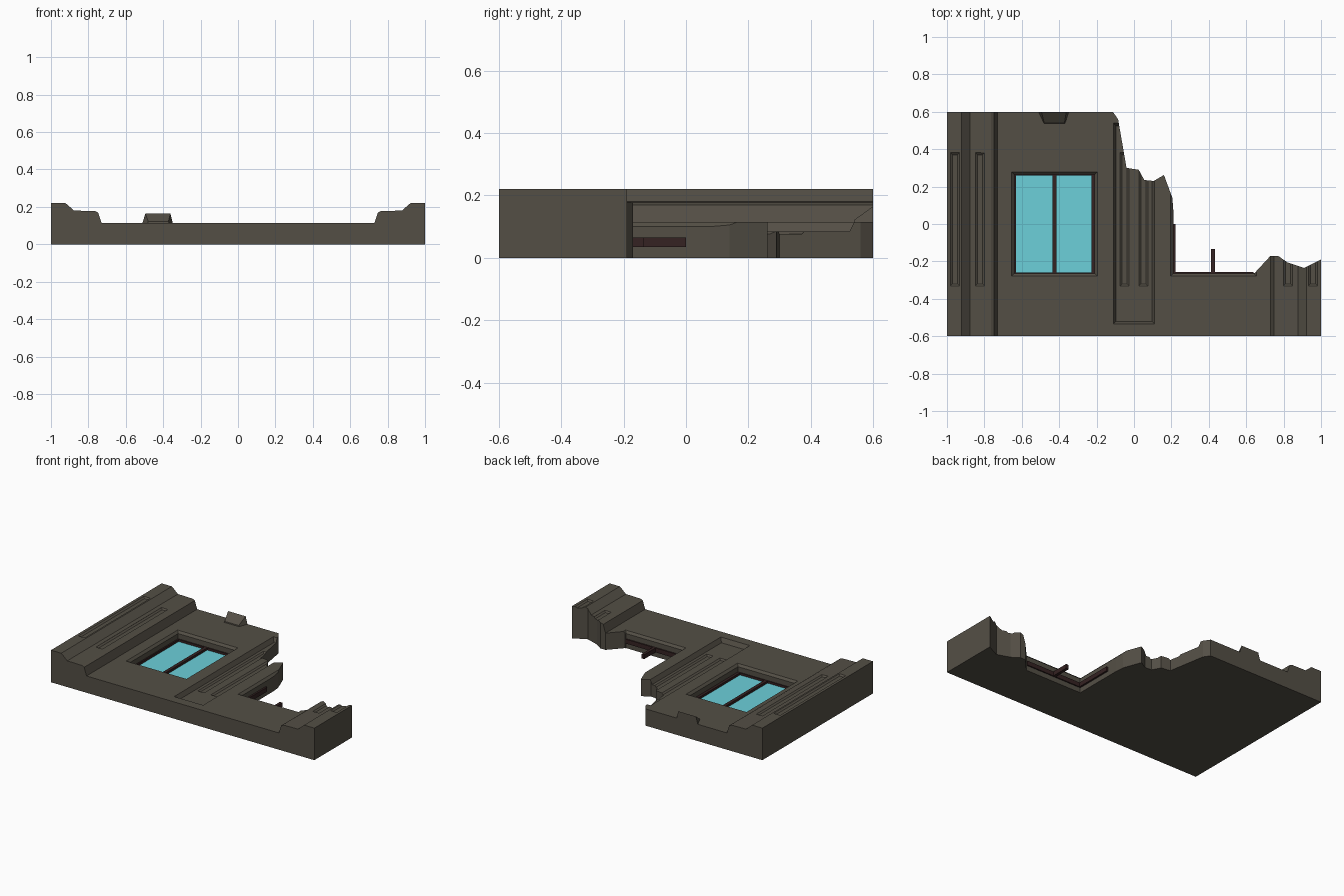
import bpy
import bmesh

if "Cube" in bpy.data.objects:
    bpy.data.objects.remove(bpy.data.objects["Cube"], do_unlink=True)


def material(name, color):
    m = bpy.data.materials.new(name)
    m.use_nodes = True
    m.diffuse_color = (*color, 1)
    bsdf = next(n for n in m.node_tree.nodes if n.type == "BSDF_PRINCIPLED")
    bsdf.inputs["Base Color"].default_value = (*color, 1)
    bsdf.inputs["Roughness"].default_value = 0.9
    return m


STONE = material("dark stone", (0.088, 0.078, 0.060))
WOOD = material("dark red wood", (0.035, 0.016, 0.016))
GLASS = material("cyan glass", (0.15, 0.63, 0.70))


def finish(name, bm, mat):
    bmesh.ops.recalc_face_normals(bm, faces=bm.faces[:])
    me = bpy.data.meshes.new(name)
    bm.to_mesh(me)
    bm.free()
    me.materials.append(mat)
    ob = bpy.data.objects.new(name, me)
    bpy.context.collection.objects.link(ob)
    return ob


def solid(name, loops, mat=STONE):
    """Skin equal-length point loops into a closed solid."""
    bm = bmesh.new()
    rings = [[bm.verts.new(p) for p in loop] for loop in loops]
    n = len(rings[0])
    for a, b in zip(rings, rings[1:]):
        for i in range(n):
            j = (i + 1) % n
            bm.faces.new((a[i], a[j], b[j], b[i]))
    bm.faces.new(rings[0])
    bm.faces.new(rings[-1])
    return finish(name, bm, mat)


def rect(x0, x1, y0, y1, z, grow=0.0):
    x0, x1, y0, y1 = x0 - grow, x1 + grow, y0 - grow, y1 + grow
    return [(x0, y0, z), (x1, y0, z), (x1, y1, z), (x0, y1, z)]


def box(name, x0, x1, y0, y1, z0, z1, mat):
    return solid(name, [rect(x0, x1, y0, y1, z0), rect(x0, x1, y0, y1, z1)], mat)


def cut(target, cutter):
    cutter.hide_render = True
    mod = target.modifiers.new("cut", "BOOLEAN")
    mod.operation = "DIFFERENCE"
    mod.solver = "EXACT"
    mod.object = cutter
    bpy.context.view_layer.objects.active = target
    bpy.ops.object.modifier_apply(modifier=mod.name)
    bpy.data.objects.remove(cutter, do_unlink=True)


def raised_panel(name, outline, z, width=0.018, height=0.01):
    """Shallow field with sloped edges (outline runs counter-clockwise)."""
    bm = bmesh.new()
    face = bm.faces.new([bm.verts.new((x, y, z)) for x, y in outline])
    bmesh.ops.inset_individual(bm, faces=[face], thickness=width, depth=height)
    me_ob = finish(name, bm, STONE)
    return me_ob


FACE = 0.115

# Wall body: stepped pilasters on both sides of a flat field
half = [(1, 0.22), (0.922, 0.22), (0.876, 0.18), (0.765, 0.178), (0.748, 0.17), (0.73, FACE)]
profile = [(-1, 0)] + [(-x, z) for x, z in half] + half[::-1] + [(1, 0)]
wall = solid("wall", [[(x, y, z) for x, z in profile] for y in (-0.6, 0.6)])


# Window openings with a sloped rim; the left one is backed, the right one goes through
def opening(x0, x1, floor):
    area = (x0, x1, -0.265, 0.265)
    cut(wall, solid("opening_cutter", [
        rect(*area, floor), rect(*area, 0.1),
        rect(*area, FACE, 0.014), rect(*area, 0.3, 0.014)]))


opening(-0.64, -0.21, 0.03)
opening(0.21, 0.64, -0.1)

# Sunken centre channel
channel = (-0.095, 0.095, -0.52, 0.525)
cut(wall, solid("channel_cutter", [
    rect(*channel, 0.085), rect(*channel, FACE, 0.015), rect(*channel, 0.3, 0.015)]))

# Narrow sunken strips on the pilaster steps and in the channel
for x, z in ((0.957, 0.22), (0.823, 0.179), (0.05, 0.085)):
    for side in (-1, 1):
        strip = (side * x - 0.013, side * x + 0.013, -0.32, 0.37)
        cut(wall, solid("strip_cutter", [
            rect(*strip, z - 0.009), rect(*strip, z, 0.011), rect(*strip, z + 0.02, 0.011)]))

# Broken upper corner
edge = [(-0.13, 0.7), (-0.113, 0.6), (-0.085, 0.56), (-0.04, 0.3), (0.025, 0.29),
        (0.055, 0.235), (0.105, 0.23), (0.16, 0.262), (0.205, 0.14), (0.212, 0.05),
        (0.3, -0.2), (0.6, -0.25), (0.645, -0.262), (0.73, -0.17), (0.77, -0.17),
        (0.82, -0.205), (0.91, -0.235), (1, -0.19), (1.1, -0.14), (1.1, 0.7)]
cut(wall, solid("break_cutter", [[(x, y, z) for x, y in edge] for z in (-0.1, 0.4)]))

# Raised panels below the windows
for name, side in (("right", -1), ("left", 1)):
    x0, x1 = sorted((side * 0.21, side * 0.645))
    raised_panel(name + "_lower_panel",
                 [p[:2] for p in rect(x0, x1, -0.53, -0.33, 0)], FACE)

# Raised panels above the intact window, outer pair mirrored about its centre
centre = -0.423
outer = [(-0.285, 0.4), (-0.2, 0.31), (-0.122, 0.31), (-0.122, 0.52), (-0.285, 0.52)]
raised_panel("upper_panel_a", [(centre + x, y) for x, y in outer], FACE)
raised_panel("upper_panel_b", [(centre - x, y) for x, y in outer[::-1]], FACE)
raised_panel("upper_panel_middle",
             [p[:2] for p in rect(centre - 0.045, centre + 0.045, 0.31, 0.52, 0)], FACE)

# Keystone wedge rising to the top edge
low = [(-0.515, 0.6), (-0.487, 0.535), (-0.365, 0.535), (-0.345, 0.6)]
high = [(-0.495, 0.6, 0.165), (-0.48, 0.54, 0.122), (-0.372, 0.54, 0.122), (-0.362, 0.6, 0.165)]
solid("keystone", [[(x, y, 0.1) for x, y in low], high])

# Intact window: glass with wooden frame
box("window_glass", -0.64, -0.21, -0.265, 0.265, 0.025, 0.05, GLASS)
for name, area in (("frame_right", (-0.642, -0.631, -0.266, 0.266)),
                   ("frame_left", (-0.228, -0.208, -0.266, 0.266)),
                   ("frame_bottom", (-0.64, -0.21, -0.267, -0.26)),
                   ("frame_top", (-0.64, -0.21, 0.258, 0.267)),
                   ("mullion", (-0.437, -0.414, -0.265, 0.265))):
    box("window_" + name, *area, 0.035, 0.065, WOOD)

# Remains of the broken window frame
for name, area in (("side", (0.206, 0.222, -0.266, 0.0)),
                   ("bottom", (0.206, 0.64, -0.27, -0.257)),
                   ("mullion", (0.412, 0.432, -0.265, -0.135))):
    box("broken_frame_" + name, *area, 0.035, 0.065, WOOD)
